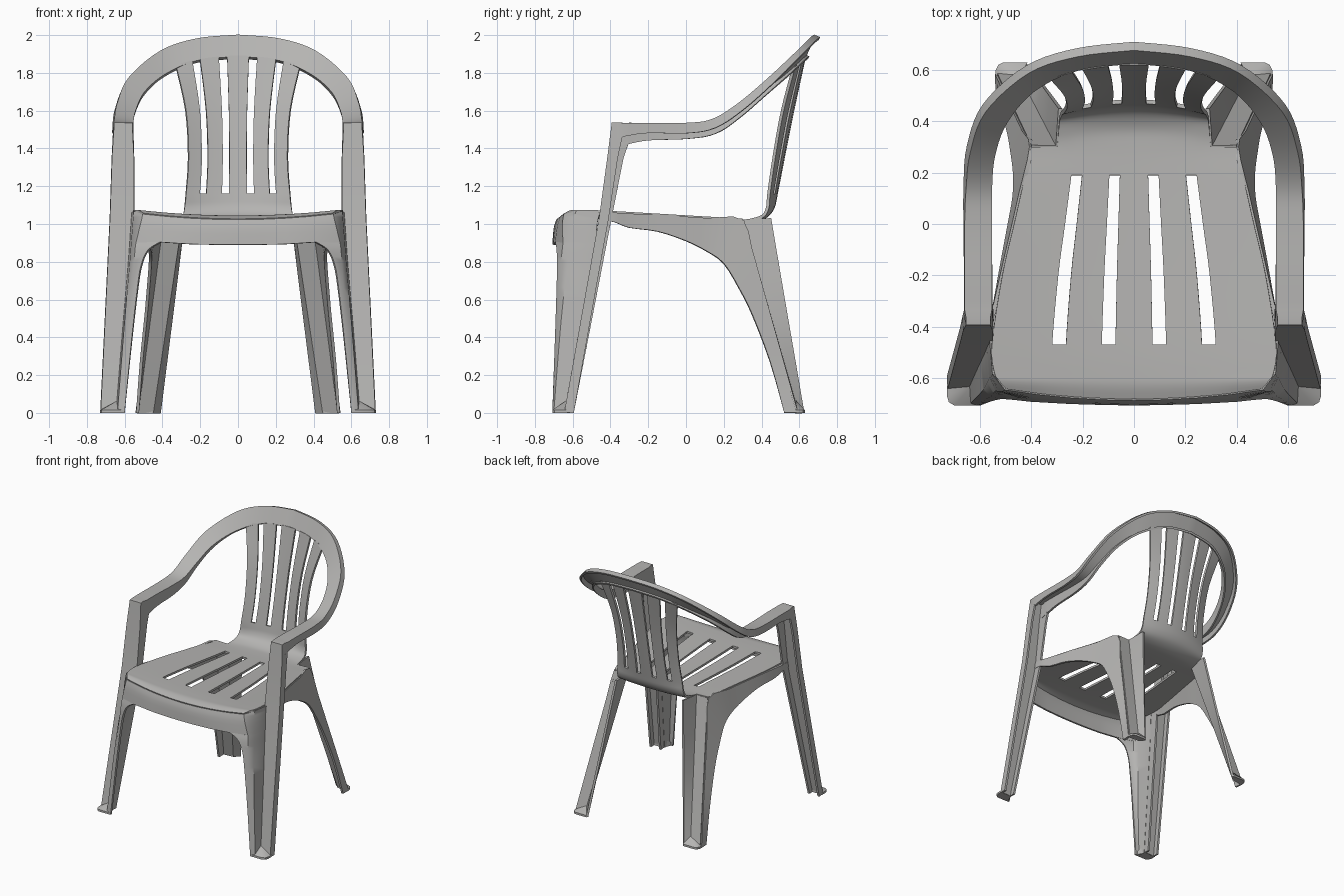
import bpy, bmesh
from mathutils import Vector as V

if "Cube" in bpy.data.objects:
    bpy.data.objects.remove(bpy.data.objects["Cube"])

plastic = bpy.data.materials.new("grey plastic")
plastic.diffuse_color = (0.46, 0.455, 0.445, 1)
plastic.use_nodes = True
plastic.node_tree.nodes["Principled BSDF"].inputs["Base Color"].default_value = plastic.diffuse_color


def finish(name, bm, thick):
    """Mirror a half part across x, give it thickness, shade it."""
    bmesh.ops.recalc_face_normals(bm, faces=bm.faces)
    me = bpy.data.meshes.new(name)
    bm.to_mesh(me)
    bm.free()
    me.materials.append(plastic)
    ob = bpy.data.objects.new(name, me)
    bpy.context.collection.objects.link(ob)
    mir = ob.modifiers.new("mirror", 'MIRROR')
    mir.merge_threshold = 0.0005
    if thick:
        sol = ob.modifiers.new("wall", 'SOLIDIFY')
        sol.thickness = thick
        sol.offset = 0
    bpy.ops.object.select_all(action='DESELECT')
    ob.select_set(True)
    bpy.context.view_layer.objects.active = ob
    bpy.ops.object.convert(target='MESH')
    bpy.ops.object.shade_smooth_by_angle(angle=0.6)


def sheet(name, rows, keep=lambda i, j: True, thick=0.016):
    """Loft a sheet through rows of points; keep() leaves holes."""
    bm = bmesh.new()
    g = [[bm.verts.new(p) for p in r] for r in rows]
    for i in range(len(g) - 1):
        for j in range(len(g[0]) - 1):
            if keep(i, j):
                bm.faces.new((g[i][j], g[i][j + 1], g[i + 1][j + 1], g[i + 1][j]))
    bmesh.ops.delete(bm, geom=[v for v in bm.verts if not v.link_faces], context='VERTS')
    finish(name, bm, thick)


def smooth(rows, n=4):
    """Catmull-Rom interpolation between rows of points."""
    out = []
    for i in range(len(rows) - 1):
        quad = zip(rows[max(i - 1, 0)], rows[i], rows[i + 1], rows[min(i + 2, len(rows) - 1)])
        quad = list(quad)
        for k in range(n):
            t = k / n
            out.append([0.5 * (2 * b + (c - a) * t + (2 * a - 5 * b + 4 * c - d) * t * t
                               + (3 * b - a - 3 * c + d) * t ** 3) for a, b, c, d in quad])
    return out + [list(rows[-1])]


def line(a, b, n):
    return [V(a).lerp(V(b), k / n) for k in range(n + 1)]


# Seat and backrest: one sheet, columns follow the slot edges
SEAT_F = [0, .06, .13, .226, .35, .478, .575, .66, .75, 1]
BACK_F = [0, .09, .175, .31, .46, .61, .735, .87, 1, 1.05]
SEAT = [(-.68, 1.05, .50, .03, .04), (-.63, 1.065, .527, .03, .02), (-.58, 1.067, .545, .03, 0),
        (-.47, 1.065, .555, .03, 0), (-.2, 1.05, .514, .025, 0), (0, 1.038, .468, .02, 0),
        (.19, 1.027, .425, .015, 0), (.30, 1.02, .40, .01, 0)]
BACK = [(.37, 1.025, .295, .01, -.01), (.43, 1.045, .29, 0, -.02), (.462, 1.09, .283, 0, -.03),
        (.478, 1.16, .276, 0, -.04), (.515, 1.35, .263, 0, -.05), (.565, 1.6, .277, 0, -.055),
        (.628, 1.89, .33, -.05, -.055)]
rows = []
for F, keys in ((SEAT_F, SEAT), (BACK_F, BACK)):
    for y, z, w, dip, bow in keys:
        if dip >= 0:
            rows.append([V((f * w, y + bow * f * f, z - dip * (1 - f * f))) for f in F])
        else:
            rows.append([V((f * w, y + bow * f * f, z + dip * f * f)) for f in F])
N = 4


def seat_keep(i, j):
    key = i // N
    if j == 8:
        return key < 7
    return not (j in (2, 5) and (3 <= key < 6 or key >= 11))


sheet("seat_and_back", smooth(rows, N), seat_keep)

# Front apron, wrapping round the seat corner
top = [V((.5 * f, -.68 + .04 * f * f, 1.05 - .03 * (1 - f * f))) for f in (0, .25, .5, .75, 1)]
top += [V((.545, -.58, 1.067)), V((.555, -.455, 1.06))]
low = [V(p) for p in ((0, -.70, .89), (.12, -.698, .89), (.25, -.694, .893), (.41, -.685, .903),
                      (.535, -.645, .9), (.558, -.60, .9), (.566, -.478, .9))]
mid = [a.lerp(b, .35) + V((0, -.006, 0)) for a, b in zip(top, low)]
sheet("front_apron", smooth([top, mid, low], 3))

# Front leg wall: inner edge, front, corner, valley at each height
LEG = [(.86, (.475, -.678), (.54, -.65), (.561, -.607), (.569, -.485)),
       (.78, (.51, -.676), (.545, -.658), (.567, -.62), (.575, -.5)),
       (.66, (.53, -.678), (.555, -.668), (.578, -.64), (.585, -.521)),
       (.4, (.56, -.686), (.58, -.68), (.6, -.665), (.607, -.567)),
       (0, (.60, -.70), (.615, -.70), (.632, -.695), (.639, -.639))]
sheet("front_leg", smooth([low[3:]] + [[V((x, y, s[0])) for x, y in s[1:]] for s in LEG]))

# Arm post, armrest and top rail: outer edge, inner edge, rim depths
POST = [((.722, -.639, 0), (.639, -.639, 0), (.045, .045, 0)),
        ((.672, -.455, 1.03), (.555, -.455, 1.03), (.045, .06, 0)),
        ((.661, -.41, 1.36), (.557, -.41, 1.36), (.05, .08, 0))]
RAIL = [((.655, -.388, 1.53), (.56, -.388, 1.53), (.08, .13, 0)),
        ((.655, -.22, 1.53), (.56, -.22, 1.53), (.05, .09, 0)),
        ((.655, 0, 1.53), (.56, 0, 1.525), (.05, .075, 0)),
        ((.65, .14, 1.55), (.56, .14, 1.535), (.045, .06, 0)),
        ((.635, .28, 1.635), (.548, .27, 1.60), (.04, .04, 0)),
        ((.575, .44, 1.77), (.50, .40, 1.70), (.035, .03, 0)),
        ((.41, .59, 1.91), (.39, .525, 1.795), (.03, .02, 0)),
        ((.22, .655, 1.975), (.22, .605, 1.868), (.03, .02, 0)),
        ((0, .68, 1.995), (0, .632, 1.89), (.03, .02, 0))]
path = [[V(p) for p in r] for r in POST] + smooth([[V(p) for p in r] for r in RAIL], 5)
rows = []
for i, (o, a, d) in enumerate(path):
    here = (o + a) / 2
    t = V((0, 0, 0))
    for k in (i - 1, i + 1):
        if 0 <= k < len(path):
            t += ((path[k][0] + path[k][1]) / 2 - here).normalized() * (k - i)
    if i == len(path) - 1:
        t = V((-1, 0, 0))
    n = t.cross(o - a).normalized()
    if i == 0:
        n = V((0, 1, 0))
    r = [o + n * d.x, o, a, a + n * d.y]
    if i == len(path) - 1:
        for p in r:
            p.x = 0
    rows.append(r)
sheet("arms_and_top_rail", rows)


# Side rail running down into the outer wall of the back leg
def ridge(z):
    s = (1.02 - z) / 1.02
    return (.40 + .135 * s, .30 + .285 * s, z)


SIDE = [((.556, -.455, 1.06), (.558, -.455, 1.02)), ((.555, -.38, 1.06), (.556, -.38, 1.01)),
        ((.537, -.3, 1.055), (.54, -.3, .98)), ((.503, -.15, 1.047), (.513, -.15, .96)),
        ((.468, 0, 1.038), (.485, 0, .91)), ((.441, .12, 1.03), (.466, .11, .855)),
        (ridge(1.02), (.465, .2, .79)), (ridge(.8), (.475, .28, .66)),
        (ridge(.6), (.487, .35, .52)), (ridge(.3), (.512, .445, .27)),
        (ridge(0), (.532, .52, 0))]
sheet("side_rail", smooth([[V(a), V(b)] for a, b in SIDE], 3))

# Back leg: flat rear face and inner wall meeting in a valley
valley = ((.30, .30, 1.02), (.452, .59, 0))
sheet("back_leg", [line(ridge(1.02), ridge(0), 4), line(*valley, 4),
                   line((.287, .45, 1.03), (.415, .622, 0), 4)])

# Feet: low wedges closing the bottom of each leg
FEET = {"front_foot": ((.637, -.634, .065), [(.605, -.708), (.70, -.708), (.722, -.695),
                                             (.73, -.67), (.73, -.63), (.64, -.63)]),
        "back_foot": ((.446, .583, .065), [(.415, .63), (.51, .63), (.53, .62),
                                           (.54, .60), (.54, .58), (.45, .58)])}
for name, (peak, plan) in FEET.items():
    bm = bmesh.new()
    bm.verts.new(peak)
    for x, y in plan:
        bm.verts.new((x, y, 0))
        bm.verts.new((x, y, .015))
    bmesh.ops.convex_hull(bm, input=bm.verts)
    finish(name, bm, 0)
